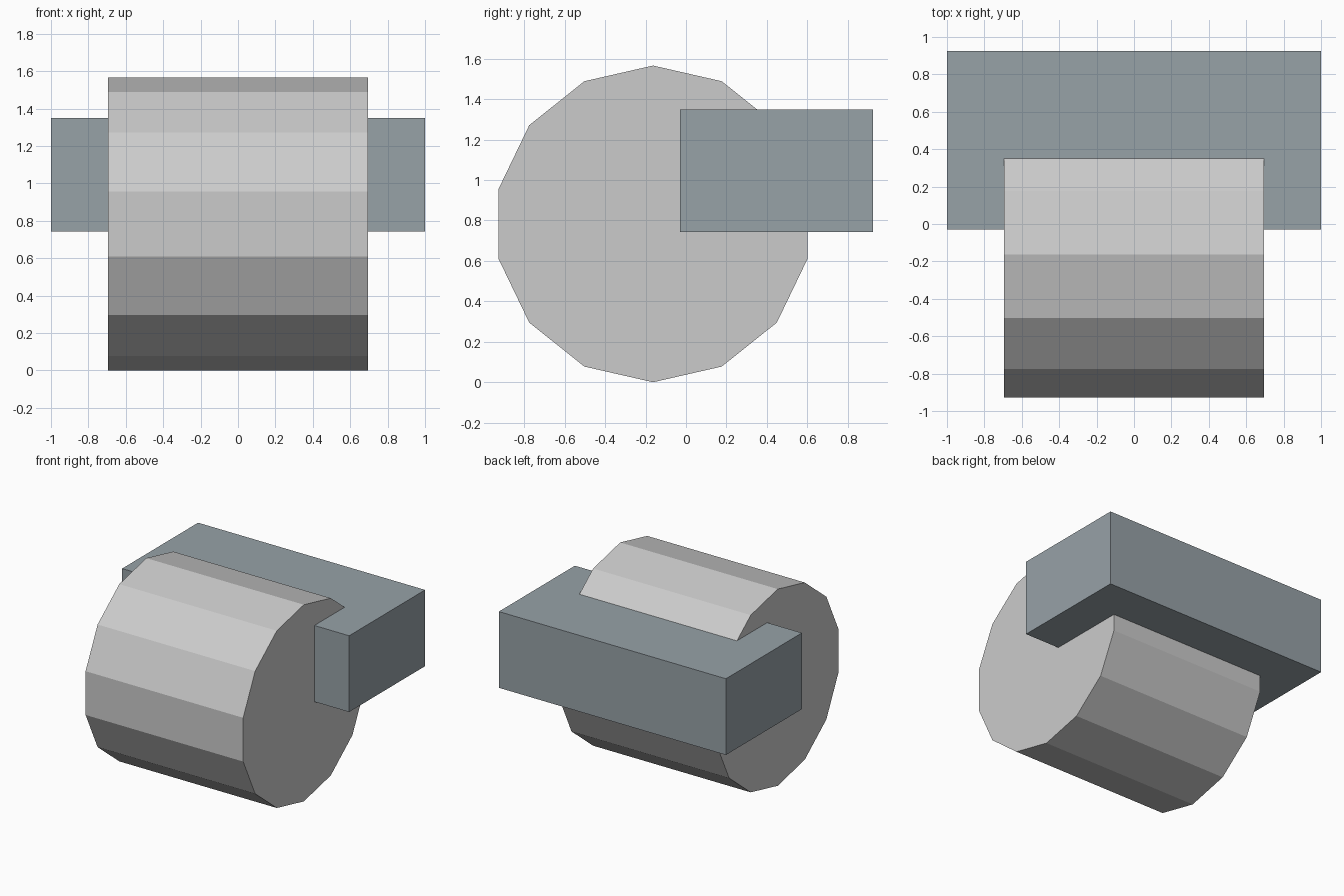
import bpy, bmesh
from math import radians
from mathutils import Matrix, Vector

if "Cube" in bpy.data.objects:
    bpy.data.objects.remove(bpy.data.objects["Cube"])


def add_object(name, bm):
    mesh = bpy.data.meshes.new(name)
    bm.to_mesh(mesh)
    bm.free()
    obj = bpy.data.objects.new(name, mesh)
    bpy.context.collection.objects.link(obj)
    return obj


# Fourteen-sided drum lying along x, with a corner pointing straight up
RADIUS = 0.783
bm = bmesh.new()
place = (Matrix.Translation((0, -0.163, RADIUS))
         @ Matrix.Rotation(radians(90), 4, 'X')
         @ Matrix.Rotation(radians(90), 4, 'Y'))
bmesh.ops.create_cone(bm, cap_ends=True, segments=14, radius1=RADIUS,
                      radius2=RADIUS, depth=1.388, matrix=place)
add_object("drum", bm)

# Wide block set into the back of the drum
low, high = Vector((-1, -0.03, 0.743)), Vector((1, 0.926, 1.35))
bm = bmesh.new()
bmesh.ops.create_cube(bm, size=1, matrix=Matrix.Translation((low + high) / 2)
                      @ Matrix.Diagonal((*(high - low), 1)))
block = add_object("rear_block", bm)

# Blue-grey colour of the block
slate = bpy.data.materials.new("slate")
slate.diffuse_color = (0.31, 0.36, 0.39, 1)
slate.use_nodes = True
slate.node_tree.nodes["Principled BSDF"].inputs["Base Color"].default_value = slate.diffuse_color
block.data.materials.append(slate)
